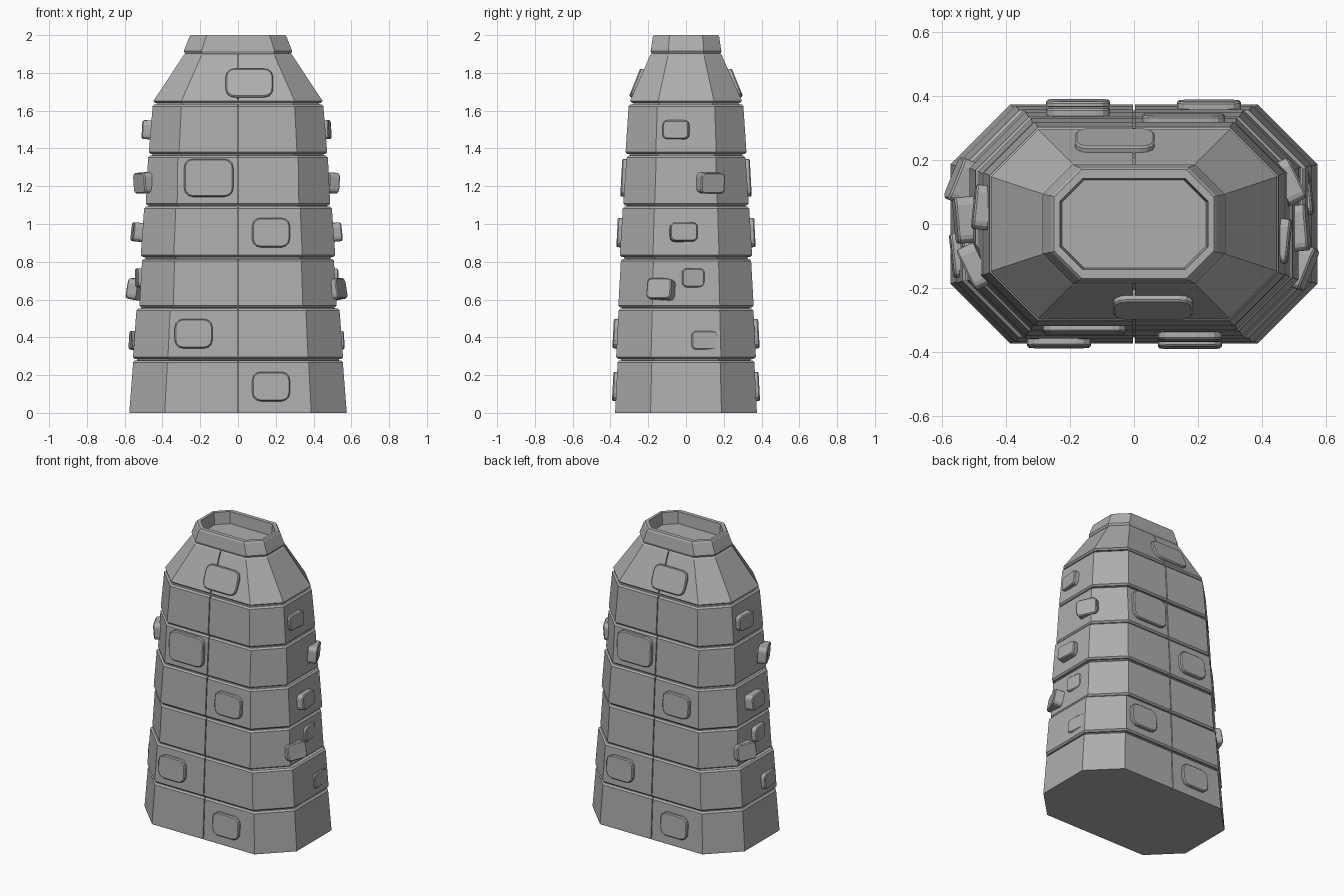
import bpy, bmesh, math
from mathutils import Matrix, Vector

cube = bpy.data.objects.get("Cube")
if cube:
    bpy.data.objects.remove(cube, do_unlink=True)

# Single stone material
stone_grey = bpy.data.materials.new("stone_grey")
stone_grey.use_nodes = True
GREY = (0.42, 0.42, 0.42, 1)
stone_grey.diffuse_color = GREY
stone_grey.node_tree.nodes["Principled BSDF"].inputs["Base Color"].default_value = GREY


def loft(name, rings, matrix=Matrix()):
    """Skin a stack of equal-length rings and cap both ends."""
    bm = bmesh.new()
    loops = [[bm.verts.new(p) for p in ring] for ring in rings]
    count = len(loops[0])
    for low, high in zip(loops, loops[1:]):
        for i in range(count):
            j = (i + 1) % count
            bm.faces.new((low[i], low[j], high[j], high[i]))
    bm.faces.new(reversed(loops[0]))
    bm.faces.new(loops[-1])
    bmesh.ops.recalc_face_normals(bm, faces=bm.faces)
    mesh = bpy.data.meshes.new(name)
    bm.to_mesh(mesh)
    bm.free()
    mesh.materials.append(stone_grey)
    obj = bpy.data.objects.new(name, mesh)
    obj.matrix_world = matrix
    bpy.context.collection.objects.link(obj)
    return obj


def half_ring(x, y, z, side, gap):
    """Half of a long octagon, on the +x or -x side of the middle joint."""
    cut = y * 0.5
    pts = [(gap, -y), (x - cut, -y), (x, -cut), (x, cut), (x - cut, y), (gap, y)]
    return [Vector((side * px, py, z)) for px, py in pts]


def octagon(x, y, z):
    right, left = half_ring(x, y, z, 1, 0), half_ring(x, y, z, -1, 0)
    return right[1:5] + left[4:0:-1]


# Courses: bottom z, top z, bottom half width, top half width, bottom half depth, top half depth
courses = [
    (0.00, 0.278, 0.575, 0.555, 0.375, 0.362),
    (0.286, 0.552, 0.556, 0.538, 0.370, 0.357),
    (0.558, 0.815, 0.522, 0.508, 0.358, 0.345),
    (0.825, 1.092, 0.515, 0.497, 0.350, 0.335),
    (1.098, 1.362, 0.488, 0.476, 0.332, 0.315),
    (1.370, 1.633, 0.472, 0.452, 0.320, 0.304),
    (1.641, 1.903, 0.448, 0.288, 0.296, 0.190),
]
EDGE = 0.01

# Two blocks per course, with eased horizontal edges
for number, (z0, z1, xb, xt, yb, yt) in enumerate(courses, 1):
    for side, label in ((1, "left"), (-1, "right")):
        low = 0 if number == 1 else EDGE
        loft(f"course_{number}_{label}", [
            half_ring(xb - low, yb - low, z0, side, 0.003),
            half_ring(xb, yb, z0 + EDGE, side, 0.003),
            half_ring(xt, yt, z1 - EDGE, side, 0.003),
            half_ring(xt - EDGE, yt - EDGE, z1, side, 0.003)])

# Solid core behind the joints
core = []
for z0, z1, xb, xt, yb, yt in courses:
    core += [octagon(xb - 0.02, yb - 0.02, z0), octagon(xt - 0.02, yt - 0.02, z1)]
loft("core", core)

# Hollow rim around the top opening
loft("top_rim", [
    octagon(0.275, 0.18, 1.895), octagon(0.287, 0.187, 1.915),
    octagon(0.258, 0.176, 1.99), octagon(0.25, 0.17, 2.0),
    octagon(0.232, 0.143, 2.0), octagon(0.225, 0.138, 1.92)])


def stone(name, facing, along, out, z, w, h, yaw=0, tilt=0, depth=0.05, round_=0.045):
    """Rounded slab whose face points to local -y."""
    def outline(inset, y):
        ring = []
        for k, (sx, sz) in enumerate(((1, 1), (-1, 1), (-1, -1), (1, -1))):
            for step in range(4):
                a = math.radians(90 * k + 30 * step)
                ring.append(Vector((
                    sx * (w / 2 - round_) + (round_ - inset) * math.cos(a), y,
                    sz * (h / 2 - round_) + (round_ - inset) * math.sin(a))))
        return ring

    place = (Matrix.Rotation(facing, 4, "Z") @ Matrix.Translation((along, -out, z))
             @ Matrix.Rotation(math.radians(yaw), 4, "Z")
             @ Matrix.Rotation(math.radians(tilt), 4, "X"))
    loft(name, [outline(0, depth), outline(0, 0.006), outline(0.006, 0)], place)


# Broad-face slabs: along, out, z, width, height, tilt
broad = [
    (0.06, 0.272, 1.75, 0.25, 0.16, -22),
    (-0.155, 0.343, 1.245, 0.26, 0.2, -3),
    (0.175, 0.365, 0.955, 0.2, 0.155, -3),
    (-0.235, 0.386, 0.42, 0.2, 0.155, -3),
    (0.175, 0.388, 0.14, 0.2, 0.155, -3),
]
# End-face slabs: along, out, z, width, height, yaw, tilt
ends = [
    (-0.055, 0.487, 1.5, 0.14, 0.1, -6, -3),
    (0.145, 0.51, 1.215, 0.14, 0.11, 26, 4),
    (-0.01, 0.545, 0.96, 0.145, 0.1, 5, -6),
    (-0.145, 0.55, 0.66, 0.14, 0.11, -22, -10),
    (0.04, 0.525, 0.715, 0.12, 0.1, 7, 0),
    (0.1, 0.556, 0.385, 0.14, 0.1, 6, -3),
]

# The rear and right sides repeat the front and left by a half turn
for turn, (broad_side, end_side) in enumerate((("front", "left"), ("back", "right"))):
    spin = math.pi * turn
    for i, (along, out, z, w, h, tilt) in enumerate(broad, 1):
        stone(f"{broad_side}_slab_{i}", spin, along, out, z, w, h, tilt=tilt)
    for i, (along, out, z, w, h, yaw, tilt) in enumerate(ends, 1):
        stone(f"{end_side}_slab_{i}", spin + math.pi / 2, along, out + 0.015 * turn,
              z, w, h, yaw, tilt, depth=0.06, round_=0.025)
